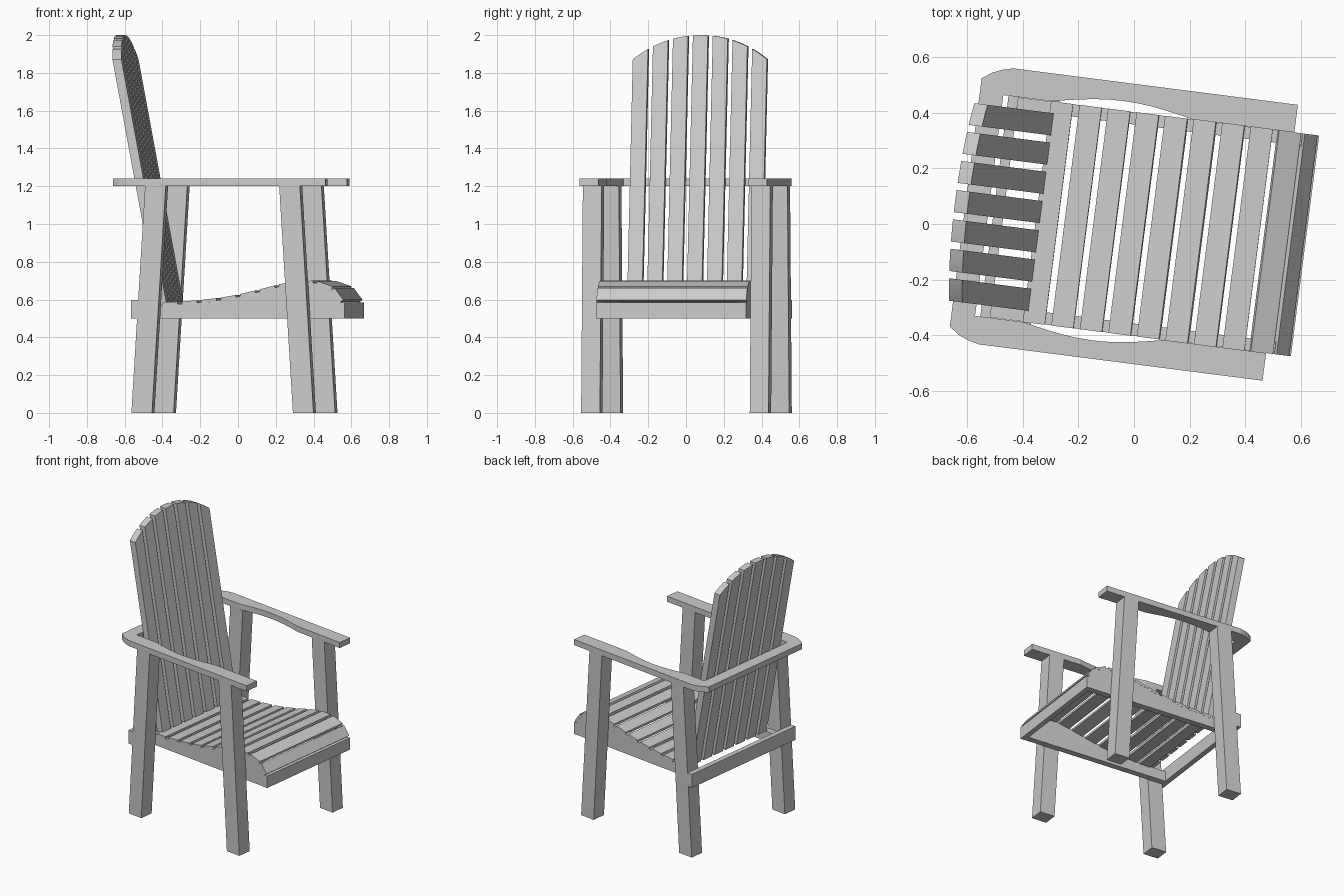
import bpy, bmesh, math
from mathutils import Matrix, Vector

cube = bpy.data.objects.get("Cube")
if cube:
    bpy.data.objects.remove(cube, do_unlink=True)

GREY = (0.6, 0.6, 0.6, 1.0)
paint = bpy.data.materials.new("plain grey")
paint.use_nodes = True
paint.diffuse_color = GREY
paint.node_tree.nodes["Principled BSDF"].inputs["Base Color"].default_value = GREY

# The chair is built facing +x, then turned slightly about z
TURN = Matrix.Rotation(math.radians(-7.3), 4, "Z")


def prism(name, outline, place, lo, hi):
    """Extrude a 2D outline from lo to hi; place(u, v, t) gives the 3D point."""
    bm = bmesh.new()
    ends = [[bm.verts.new(TURN @ Vector(place(u, v, t))) for u, v in outline] for t in (lo, hi)]
    bm.faces.new(ends[0])
    bm.faces.new(ends[1][::-1])
    n = len(outline)
    for i in range(n):
        j = (i + 1) % n
        bm.faces.new((ends[0][i], ends[1][i], ends[1][j], ends[0][j]))
    bmesh.ops.recalc_face_normals(bm, faces=bm.faces[:])
    mesh = bpy.data.meshes.new(name)
    bm.to_mesh(mesh)
    bm.free()
    mesh.materials.append(paint)
    obj = bpy.data.objects.new(name, mesh)
    bpy.context.collection.objects.link(obj)
    return obj


def side_plane(u, v, t):
    return (u, t, v)


def flat_plane(u, v, t):
    return (u, v, t)


def rect(x0, x1, z0, z1):
    return [(x0, z0), (x1, z0), (x1, z1), (x0, z1)]


# Seat surface profile (x, z)
SEAT = [(-0.36, 0.585), (-0.24, 0.59), (-0.125, 0.60), (0.01, 0.617), (0.167, 0.654),
        (0.274, 0.682), (0.36, 0.698), (0.45, 0.70), (0.475, 0.698), (0.56, 0.668)]


def seat_z(x):
    for (xa, za), (xb, zb) in zip(SEAT, SEAT[1:]):
        if x <= xb:
            return za + (zb - za) * (x - xa) / (xb - xa)
    return SEAT[-1][1]


HALF = 0.40      # half seat width
OUTER = 0.50     # half width over the legs

# Legs, leaning toward the middle
LEAN = 0.073
for end, x0, lean in (("front", 0.357, -LEAN), ("back", -0.505, LEAN)):
    x1 = x0 + 0.11
    outline = [(x0, 0), (x1, 0), (x1 + lean, 1.2), (x0 + lean, 1.2)]
    for side, s in (("left", 1), ("right", -1)):
        prism(f"{end}_{side}_leg", outline, side_plane, s * HALF, s * OUTER)

# Curved side rails under the seat
rail = [(-0.47, 0.5), (-0.47, 0.573)] + [(x, z - 0.012) for x, z in SEAT]
rail += [(0.598, 0.59), (0.592, 0.5)]
for side, s in (("left", 1), ("right", -1)):
    prism(f"{side}_seat_rail", rail, side_plane, s * (HALF - 0.045), s * (HALF - 0.001))

# Front apron and rear cross board
prism("front_apron", rect(0.585, 0.62, 0.5, 0.585), side_plane, -HALF, HALF)
prism("rear_board", rect(-0.506, -0.47, 0.5, 0.597), side_plane, -OUTER, OUTER)


# Seat slats following the curve, the last one forming the nose
def seat_slat(name, a, b, thick=0.02):
    a, b = Vector(a), Vector(b)
    d = (b - a).normalized()
    down = Vector((d.y, -d.x)) * thick
    prism(name, [a, b, b + down, a + down], side_plane, -HALF, HALF)


for k in range(9):
    x = -0.352 + 0.1034 * k
    seat_slat(f"seat_slat_{k + 1}", (x, seat_z(x)), (x + 0.08, seat_z(x + 0.08)))
seat_slat("seat_nose_slat", (0.568, 0.66), (0.614, 0.598))


# Back slats with a shared arched top
def lean_back(u, v, t):
    return (-0.34 - 0.186 * (v - 0.6) - t, u, v)


RADIUS = 0.563
for k in range(7):
    y = (k - 3) * 0.106
    ys = [y + 0.04 - 0.02 * i for i in range(5)]
    arch = [(p, 2 - RADIUS + math.sqrt(RADIUS ** 2 - p * p)) for p in ys]
    prism(f"back_slat_{k + 1}", [(y - 0.04, 0.575), (y + 0.04, 0.575)] + arch, lean_back, 0, 0.048)

# Arms joined behind the back, with a scooped inner edge
scoop = [(0.16 - 0.051 * i, HALF + 0.034 * math.sin(math.pi * i / 10)) for i in range(11)]
half = [(-0.61, 0.45), (-0.575, 0.475), (-0.54, 0.49), (-0.5, OUTER),
        (0.53, OUTER), (0.53, HALF)] + scoop + [(-0.525, HALF)]
outline = half + [(x, -y) for x, y in reversed(half)]
prism("arm_frame", outline, flat_plane, 1.2, 1.24)
